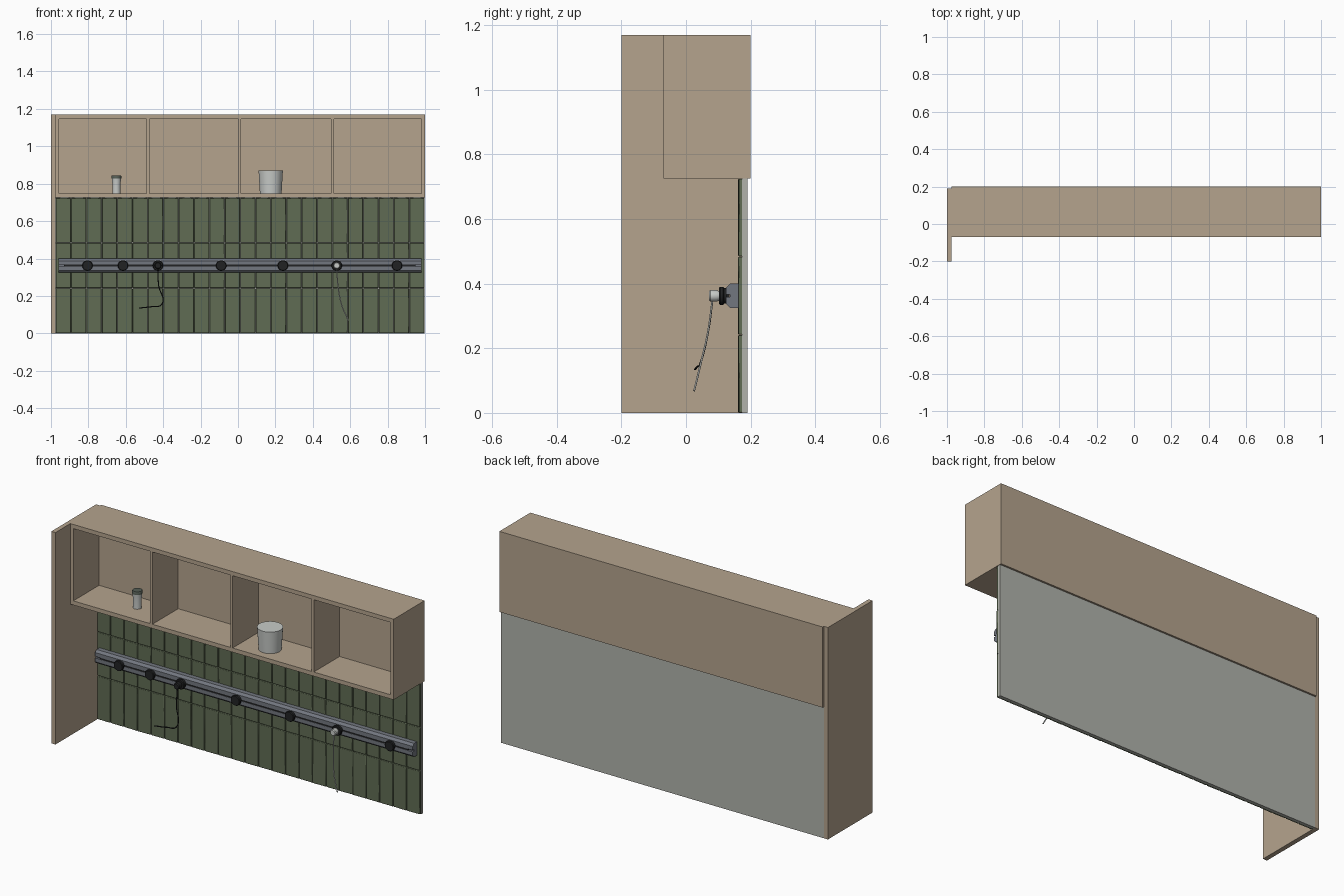
import bpy, bmesh, math, random
from mathutils import Vector

if "Cube" in bpy.data.objects:
    bpy.data.objects.remove(bpy.data.objects["Cube"])

random.seed(4)


def mat(name, rgb):
    m = bpy.data.materials.new(name)
    m.diffuse_color = (*rgb, 1)
    m.use_nodes = True
    m.node_tree.nodes["Principled BSDF"].inputs["Base Color"].default_value = m.diffuse_color
    return m


WOOD = mat("beige wood", (0.46, 0.37, 0.27))
GREEN = mat("green tile", (0.118, 0.15, 0.088))
GROUT = mat("pale grout", (0.44, 0.45, 0.41))
STEEL = mat("blue grey metal", (0.17, 0.185, 0.215))
BLACK = mat("black plastic", (0.015, 0.016, 0.017))
WHITE = mat("white ceramic", (0.58, 0.60, 0.58))
LID = mat("dark lid", (0.09, 0.11, 0.09))


def finish(name, bm, material, smooth=False):
    bmesh.ops.recalc_face_normals(bm, faces=bm.faces)
    me = bpy.data.meshes.new(name)
    bm.to_mesh(me)
    bm.free()
    me.materials.append(material)
    ob = bpy.data.objects.new(name, me)
    bpy.context.collection.objects.link(ob)
    if smooth:
        bpy.ops.object.select_all(action='DESELECT')
        ob.select_set(True)
        bpy.context.view_layer.objects.active = ob
        bpy.ops.object.shade_smooth_by_angle(angle=math.radians(35))
    return ob


def add_box(bm, x0, x1, y0, y1, z0, z1):
    vs = bmesh.ops.create_cube(bm, size=1)["verts"]
    for v in vs:
        v.co = Vector(((x0 + x1) / 2 + v.co.x * (x1 - x0),
                       (y0 + y1) / 2 + v.co.y * (y1 - y0),
                       (z0 + z1) / 2 + v.co.z * (z1 - z0)))
    return vs


def box(name, material, *dims):
    bm = bmesh.new()
    add_box(bm, *dims)
    return finish(name, bm, material)


def lathe(name, material, profile, origin, axis="Z", sides=32):
    """Revolve (radius, height) points; axis 'Y' points towards the front."""
    bm = bmesh.new()
    rings = []
    for r, h in profile:
        ring = []
        for i in range(sides):
            a = 2 * math.pi * i / sides
            c, s = r * math.cos(a), r * math.sin(a)
            p = Vector((c, s, h)) if axis == "Z" else Vector((c, -h, s))
            ring.append(bm.verts.new(p + Vector(origin)))
        rings.append(ring)
    for a, b in zip(rings, rings[1:]):
        for i in range(sides):
            j = (i + 1) % sides
            bm.faces.new((a[i], a[j], b[j], b[i]))
    bm.faces.new(rings[0])
    bm.faces.new(rings[-1])
    return finish(name, bm, material, True)


def cord(name, material, points, radius):
    cu = bpy.data.curves.new(name, 'CURVE')
    cu.dimensions = '3D'
    cu.bevel_depth = radius
    cu.bevel_resolution = 2
    cu.use_fill_caps = True
    sp = cu.splines.new('BEZIER')
    sp.bezier_points.add(len(points) - 1)
    for bp, p in zip(sp.bezier_points, points):
        bp.co = p
        bp.handle_left_type = bp.handle_right_type = 'AUTO'
    cu.materials.append(material)
    ob = bpy.data.objects.new(name, cu)
    bpy.context.collection.objects.link(ob)


# Tall end panel on the left
box("end_panel", WOOD, -1, -0.975, -0.2, 0.19, 0, 1.17)

# Open wall cabinet
box("cabinet_top", WOOD, -0.975, 1, -0.07, 0.2, 1.147, 1.17)
box("cabinet_bottom", WOOD, -0.975, 1, -0.07, 0.2, 0.725, 0.748)
box("cabinet_back", WOOD, -0.975, 1, 0.155, 0.2, 0.748, 1.147)
for i, (a, b) in enumerate([(-0.975, -0.957), (-0.49, -0.474), (0.002, 0.016),
                            (0.498, 0.512), (0.982, 1)]):
    box(f"cabinet_upright_{i + 1}", WOOD, a, b, -0.07, 0.155, 0.748, 1.147)

# Backing board behind the tiles
box("grout_board", GROUT, -0.975, 0.998, 0.174, 0.19, 0, 0.725)

# Three rows of narrow tiles, each very slightly tilted
COLS, ROWS = 24, 3
w, h, gap = 1.973 / COLS, 0.725 / ROWS, 0.0012
bm = bmesh.new()
for r in range(ROWS):
    for c in range(COLS):
        x0, z0 = -0.975 + c * w, r * h
        vs = add_box(bm, x0 + gap, x0 + w - gap, 0.1625, 0.178,
                     z0 + gap, z0 + h - gap)
        tx, tz = random.uniform(-0.03, 0.03), random.uniform(-0.006, 0.006)
        for v in vs:
            if v.co.y < 0.17:
                v.co.y += (v.co.x - x0 - w / 2) * tx + (v.co.z - z0 - h / 2) * tz
tiles = finish("wall_tiles", bm, GREEN, True)
bev = tiles.modifiers.new("soft_edges", 'BEVEL')
bev.width = 0.003
bev.segments = 2

# Power rail: chamfered profile with a slot, swept along x
profile = [(0.163, 0.325), (0.163, 0.4), (0.137, 0.4), (0.124, 0.388),
           (0.124, 0.367), (0.136, 0.367), (0.136, 0.358), (0.124, 0.358),
           (0.124, 0.337), (0.137, 0.325)]
bm = bmesh.new()
face = bm.faces.new([bm.verts.new((-0.96, y, z)) for y, z in profile])
ext = bmesh.ops.extrude_face_region(bm, geom=[face])["geom"]
bmesh.ops.translate(bm, vec=(1.94, 0, 0),
                    verts=[e for e in ext if isinstance(e, bmesh.types.BMVert)])
finish("power_rail", bm, STEEL)
box("rail_slot", BLACK, -0.93, 0.95, 0.126, 0.134, 0.358, 0.367)

# Round sockets on the rail
for i, x in enumerate([-0.805, -0.615, -0.428, -0.09, 0.24, 0.528, 0.85]):
    lathe(f"socket_{i + 1}", BLACK,
          [(0.024, -0.128), (0.024, -0.118), (0.028, -0.115),
           (0.028, -0.106), (0.025, -0.102)], (x, 0, 0.362), "Y")

# Plugs and hanging cords
for name, m, x in [("black", BLACK, -0.428), ("white", WHITE, 0.528)]:
    lathe(name + "_plug", m, [(0.014, -0.104), (0.018, -0.094), (0.018, -0.076),
                              (0.014, -0.071)], (x, 0, 0.362), "Y", 24)
cord("black_cord", BLACK, [(-0.428, 0.082, 0.35), (-0.425, 0.07, 0.26),
                           (-0.408, 0.045, 0.155), (-0.46, 0.035, 0.143),
                           (-0.53, 0.028, 0.135)], 0.003)
cord("white_cord", WHITE, [(0.528, 0.082, 0.35), (0.535, 0.068, 0.25),
                           (0.555, 0.045, 0.15), (0.59, 0.025, 0.068)], 0.003)

# Objects on the shelf
lathe("jar", WHITE, [(0.022, 0.748), (0.022, 0.80), (0.025, 0.828)],
      (-0.65, 0.05, 0))
lathe("jar_lid", LID, [(0.026, 0.828), (0.026, 0.842), (0.024, 0.845)],
      (-0.65, 0.05, 0))
lathe("canister", WHITE, [(0.058, 0.748), (0.065, 0.87)], (0.175, 0.03, 0))
